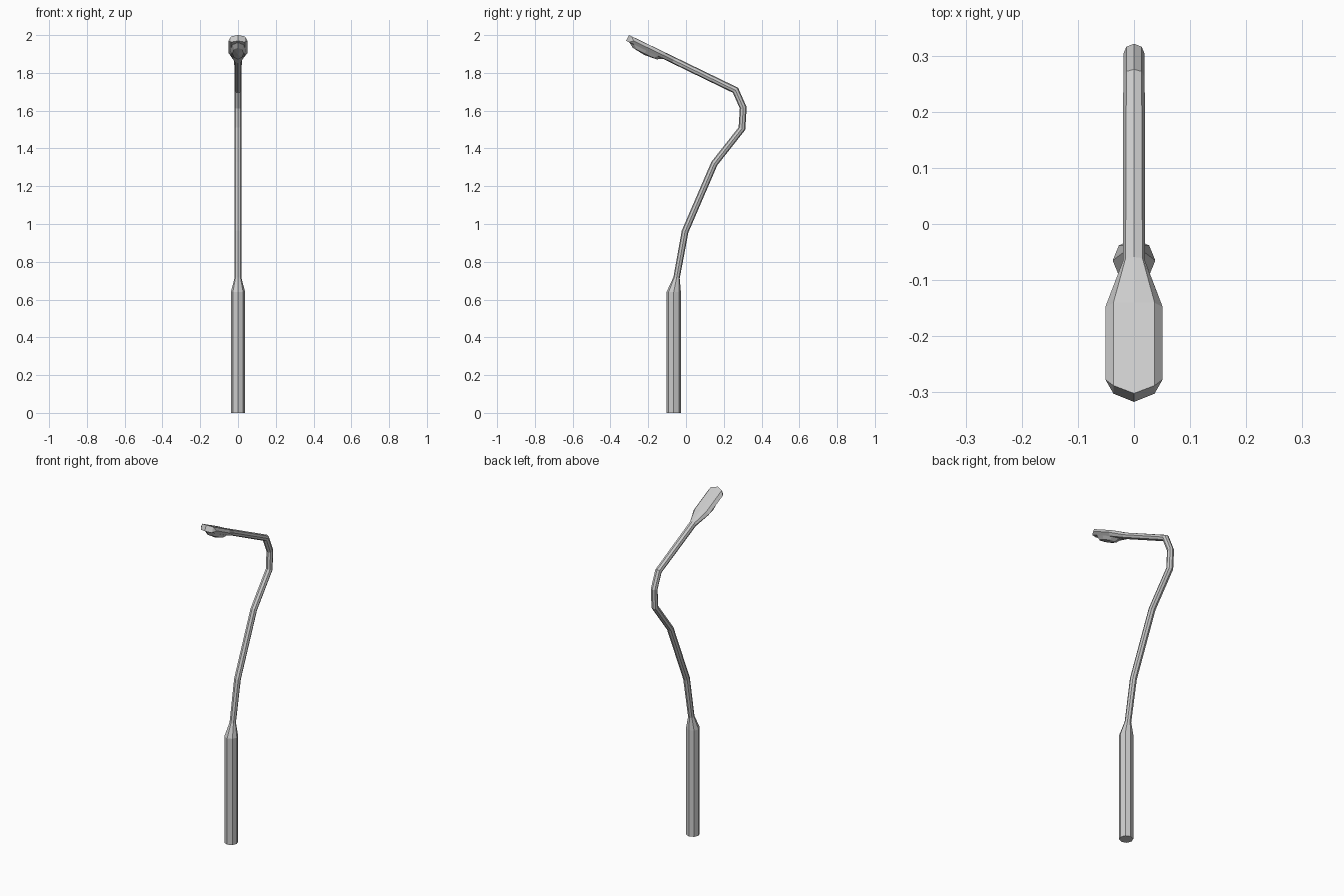
import bpy, bmesh, math
from mathutils import Vector, Matrix

if "Cube" in bpy.data.objects:
    bpy.data.objects.remove(bpy.data.objects["Cube"])


def make_object(name, bm):
    bmesh.ops.recalc_face_normals(bm, faces=bm.faces)
    me = bpy.data.meshes.new(name)
    bm.to_mesh(me)
    bm.free()
    ob = bpy.data.objects.new(name, me)
    bpy.context.collection.objects.link(ob)
    return ob


def octagon(w, t, k=0.71, q=0.71):
    """Eight-sided section: half width w, half thickness t, corner at (k, q)."""
    return [(a * w, b * t) for a, b in ((0, 1), (k, q), (1, 0), (k, -q),
                                        (0, -1), (-k, -q), (-1, 0), (-k, q))]


# Head axis: tip centre and direction running back down the arm
TIP = Vector((0, -0.3095, 1.985))
BACK = Vector((0, 0.9, -0.436)).normalized()
UP = Vector((0, 0.436, 0.9)).normalized()
X = Vector((1, 0, 0))

bm = bmesh.new()
rings = []

# Pole: thick base, then a thin bent tube (y, z, radius)
path = [(-0.065, 0, 0.038), (-0.065, 0.64, 0.038), (-0.05, 0.715, 0.017),
        (-0.005, 0.96, 0.018), (0.15, 1.32, 0.018), (0.296, 1.505, 0.018),
        (0.303, 1.615, 0.018), (0.262, 1.708, 0.018)]
pts = [Vector((0, y, z)) for y, z, r in path] + [TIP]
for i, (y, z, r) in enumerate(path):
    if i < 2:
        side, miter = Vector((0, -1, 0)), 1
    else:
        a = (pts[i] - pts[i - 1]).normalized()
        b = (pts[i + 1] - pts[i]).normalized()
        d = (a + b).normalized()
        side, miter = Vector((0, -d.z, d.y)), 1 / d.dot(a)
    if i == len(path) - 1 and side.z < 0:
        side = -side
    if side.dot(Vector((0, -1, 0.0))) < 0:
        side = -side
    w = r if i < 2 else r * 1.06
    rings.append([pts[i] + X * u - side * v * miter for u, v in octagon(w, r)])

# Lamp head: flattened octagon that widens, then ends in a rounded tip
head = [(0.27, 0.020, 0.0178, 0.75, 0.75), (0.18, 0.051, 0.0175, 0.72, 0.95),
        (0.0, 0.051, 0.0175, 0.72, 0.95)]
for s, w, t, k, q in head:
    ring = []
    for u, v in octagon(w, t, k, q):
        f = abs(u) / w
        back = 0 if s else (0.036 if f > 0.9 else 0.016 if f > 0.1 else 0)
        ring.append(TIP + BACK * (s + back) + X * u + UP * v)
    rings.append(ring)

loops = [[bm.verts.new(p) for p in ring] for ring in rings]
for a, b in zip(loops, loops[1:]):
    for i in range(8):
        j = (i + 1) % 8
        bm.faces.new((a[i], a[j], b[j], b[i]))
bm.faces.new(loops[0])
# tip face in strips so the rounded end stays crisp
t = loops[-1]
for quad in ((0, 1, 3, 4), (0, 4, 5, 7)):
    bm.faces.new([t[i] for i in quad])
bm.faces.new((t[1], t[2], t[3]))
bm.faces.new((t[5], t[6], t[7]))
make_object("lamp_post", bm)

# Lens: faceted half dome under the head
bm = bmesh.new()
bmesh.ops.create_uvsphere(bm, u_segments=8, v_segments=4, radius=1)
bmesh.ops.delete(bm, geom=[v for v in bm.verts if v.co.z > 0.1], context='VERTS')
bmesh.ops.holes_fill(bm, edges=[e for e in bm.edges if e.is_boundary])
frame = Matrix((X, BACK, UP)).transposed().to_4x4()
frame.translation = TIP + BACK * 0.118 - UP * 0.0165
bmesh.ops.transform(bm, matrix=frame @ Matrix.Diagonal((0.042, 0.1, 0.026, 1)),
                    verts=bm.verts)
make_object("lens", bm)
